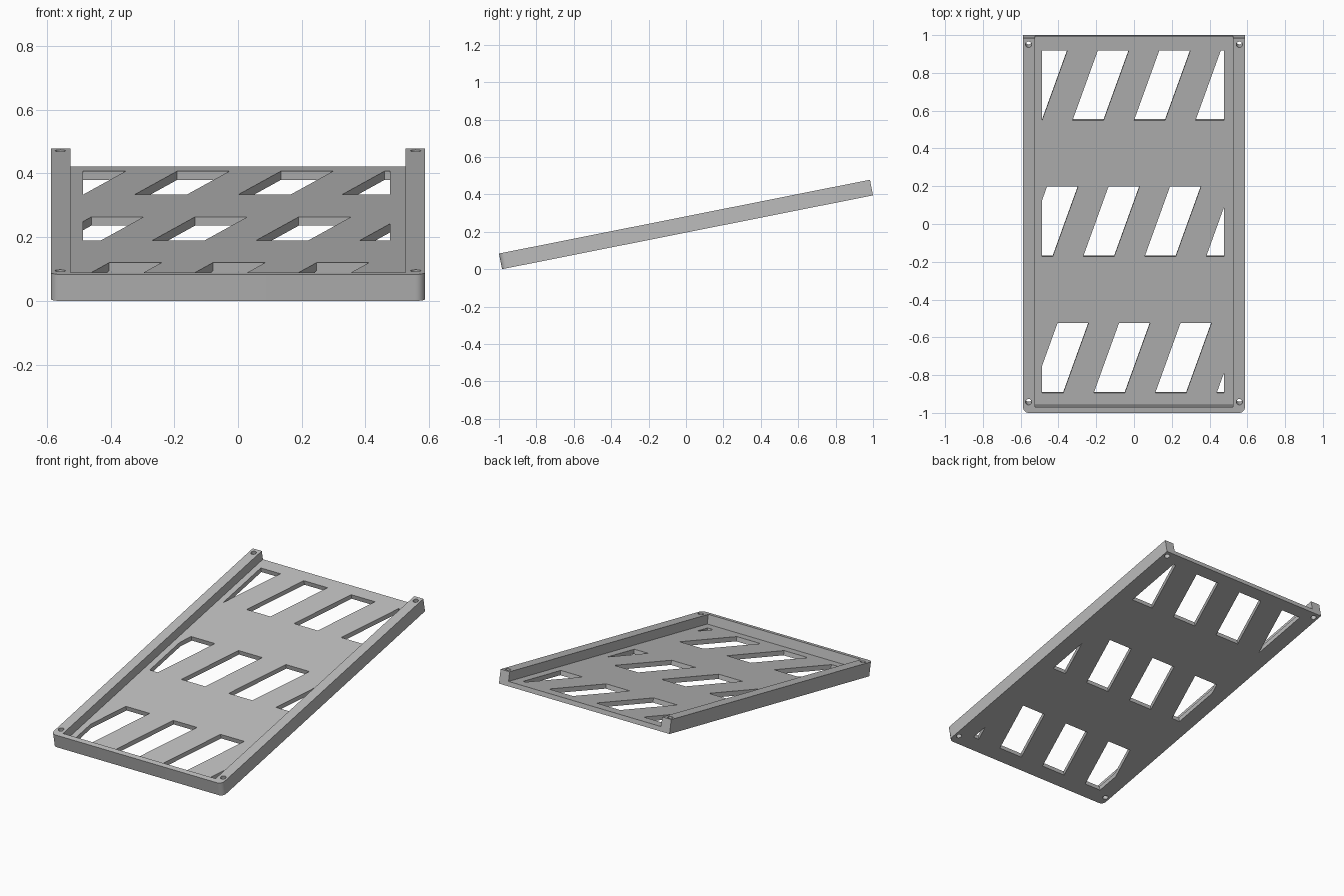
import bpy, bmesh, math
from mathutils import Matrix, Vector

if "Cube" in bpy.data.objects:
    bpy.data.objects.remove(bpy.data.objects["Cube"])

TILT = math.atan(0.199)
LENGTH, HALF_W, THICK = 2.0225, 0.587, 0.085
FLOOR, WALL, RAIL_IN, ROUND = 0.028, 0.031, 0.525, 0.03
FRONT, BACK, BOTTOM = -LENGTH / 2, LENGTH / 2, -THICK / 2

grey = bpy.data.materials.new("plain grey")
grey.use_nodes = True
colour = (0.5, 0.5, 0.5, 1)
grey.diffuse_color = colour
grey.node_tree.nodes["Principled BSDF"].inputs["Base Color"].default_value = colour


def prism(name, outlines, low, high, limits=None):
    """Extrude flat outlines from low to high, optionally trimmed in x."""
    bm = bmesh.new()
    for outline in outlines:
        bm.faces.new([bm.verts.new((x, y, low)) for x, y in outline])
    if limits:
        for x, side in zip(limits, (-1, 1)):
            bmesh.ops.bisect_plane(bm, geom=bm.verts[:] + bm.edges[:] + bm.faces[:],
                                   plane_co=(x, 0, 0), plane_no=(side, 0, 0), clear_outer=True)
    made = bmesh.ops.extrude_face_region(bm, geom=bm.faces[:])["geom"]
    bmesh.ops.translate(bm, vec=Vector((0, 0, high - low)),
                        verts=[g for g in made if isinstance(g, bmesh.types.BMVert)])
    bmesh.ops.recalc_face_normals(bm, faces=bm.faces[:])
    mesh = bpy.data.meshes.new(name)
    bm.to_mesh(mesh)
    bm.free()
    obj = bpy.data.objects.new(name, mesh)
    bpy.context.collection.objects.link(obj)
    return obj


def arc(cx, cy, r, start, end, steps):
    angles = [math.radians(start + (end - start) * i / steps) for i in range(steps + 1)]
    return [(cx + r * math.cos(a), cy + r * math.sin(a)) for a in angles]


# Solid slab with rounded front corners
corner_x, corner_y = HALF_W - ROUND, FRONT + ROUND
outline = ([(HALF_W, BACK), (-HALF_W, BACK)]
           + arc(-corner_x, corner_y, ROUND, 180, 270, 8)
           + arc(corner_x, corner_y, ROUND, 270, 360, 8))
tray = prism("tilted_tray", [outline], BOTTOM, -BOTTOM)
tray.data.materials.append(grey)

# Recess between the side rails, open at the back
recess = prism("recess_cutter", [[(-RAIL_IN, FRONT + WALL), (RAIL_IN, FRONT + WALL),
                                  (RAIL_IN, BACK + 0.1), (-RAIL_IN, BACK + 0.1)]],
               BOTTOM + FLOOR, 0.1)

# Slanted slots in three staggered rows, trimmed at both sides
slots = []
for row in range(3):
    top = 0.935 - 0.736 * row
    for column in range(-1, 3):
        x = -0.191 + 0.056 * row + 0.3255 * column
        slots.append([(x - 0.134, top - 0.378), (x + 0.03, top - 0.378),
                      (x + 0.164, top), (x, top)])
slot_cutter = prism("slot_cutter", slots, -0.1, 0.1, (-0.487, 0.477))

# Screw holes through the four corners
holes = [arc(x, y, 0.016, 0, 345, 23) for x in (-0.558, 0.558) for y in (-0.952, 0.977)]
hole_cutter = prism("hole_cutter", holes, -0.1, 0.1)

bpy.context.view_layer.objects.active = tray
for cutter in (recess, slot_cutter, hole_cutter):
    cutter.hide_render = True
    cut = tray.modifiers.new(cutter.name, "BOOLEAN")
    cut.operation, cut.solver, cut.object = "DIFFERENCE", "EXACT", cutter
    bpy.ops.object.modifier_apply(modifier=cut.name)
    bpy.data.objects.remove(cutter)

# Tilt the tray so the front lower edge rests on the ground
tray.data.transform(Matrix.Rotation(TILT, 4, "X"))
tray.data.transform(Matrix.Translation((0, 0, -min(v.co.z for v in tray.data.vertices))))
bpy.ops.object.select_all(action="DESELECT")
tray.select_set(True)
bpy.ops.object.shade_smooth_by_angle(angle=math.radians(30))
